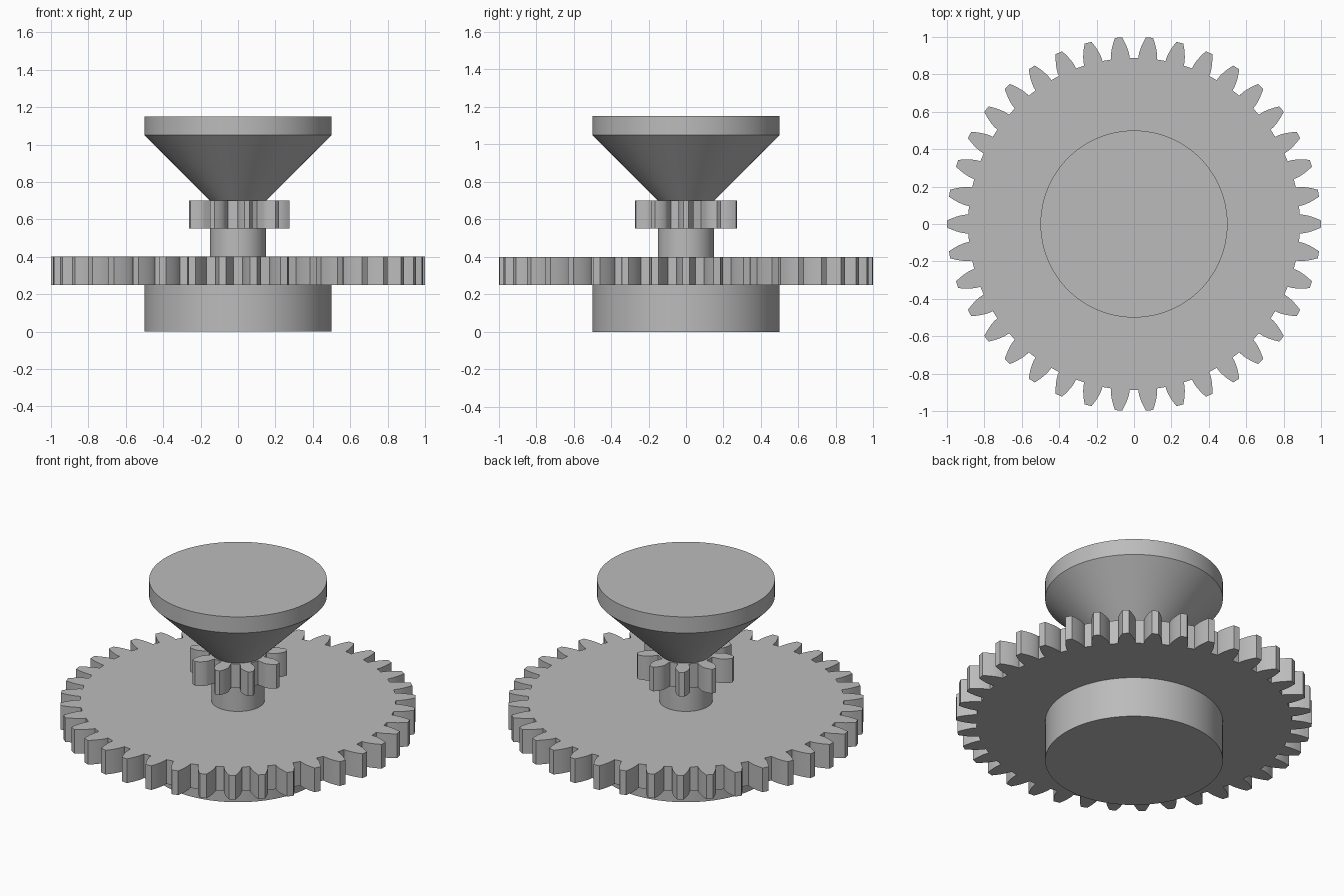
import bpy
import bmesh
import math

cube = bpy.data.objects.get("Cube")
if cube:
    bpy.data.objects.remove(cube, do_unlink=True)

MODULE = 0.05
PRESSURE = math.radians(20)
THICK = 0.15

steel = bpy.data.materials.new("plain_grey")
steel.use_nodes = True
grey = (0.5, 0.5, 0.5, 1)
steel.diffuse_color = grey
steel.node_tree.nodes["Principled BSDF"].inputs["Base Color"].default_value = grey


def finish(name, bm):
    """Turn a bmesh into a named object with crisp edges and smooth curves."""
    bmesh.ops.recalc_face_normals(bm, faces=bm.faces)
    mesh = bpy.data.meshes.new(name)
    bm.to_mesh(mesh)
    bm.free()
    mesh.materials.append(steel)
    obj = bpy.data.objects.new(name, mesh)
    bpy.context.collection.objects.link(obj)
    bpy.ops.object.select_all(action='DESELECT')
    obj.select_set(True)
    bpy.context.view_layer.objects.active = obj
    bpy.ops.object.shade_smooth_by_angle(angle=math.radians(20))
    return obj


def round_part(name, r_bottom, r_top, z_bottom, z_top):
    bm = bmesh.new()
    bmesh.ops.create_cone(bm, cap_ends=True, segments=96, radius1=r_bottom,
                          radius2=r_top, depth=z_top - z_bottom)
    bmesh.ops.translate(bm, verts=bm.verts, vec=(0, 0, (z_bottom + z_top) / 2))
    return finish(name, bm)


def involute(angle):
    return math.tan(angle) - angle


def spur_gear(name, teeth, z, steps=6):
    """Involute gear with one tooth centred on +x."""
    pitch = MODULE * teeth / 2
    base, tip, root = pitch * math.cos(PRESSURE), pitch + MODULE, pitch - 1.25 * MODULE
    half = math.pi / (2 * teeth) + involute(PRESSURE)
    # one flank from root to tip as (radius, angle from tooth centre)
    flank = [(root, half)]
    for i in range(steps + 1):
        r = base + (tip - base) * (i / steps) ** 1.5
        flank.append((r, half - involute(math.acos(min(1, base / r)))))
    tooth = [(r, -a) for r, a in flank] + flank[::-1]
    bm = bmesh.new()
    verts = []
    for k in range(teeth):
        turn = 2 * math.pi * k / teeth
        for r, a in tooth:
            verts.append(bm.verts.new((r * math.cos(a + turn), r * math.sin(a + turn), z)))
    face = bm.faces.new(verts)
    top = bmesh.ops.extrude_face_region(bm, geom=[face], use_keep_orig=True)["geom"]
    bmesh.ops.translate(bm, verts=[g for g in top if isinstance(g, bmesh.types.BMVert)],
                        vec=(0, 0, THICK))
    return finish(name, bm)


# Stack from the ground up
round_part("base_disc", 0.5, 0.5, 0, 0.25)
spur_gear("large_gear", 38, 0.25)
round_part("shaft", 0.15, 0.15, 0.4, 0.55)
spur_gear("small_gear", 9, 0.55)
round_part("flared_cone", 0.15, 0.5, 0.7, 1.05)
round_part("top_disc", 0.5, 0.5, 1.05, 1.15)
